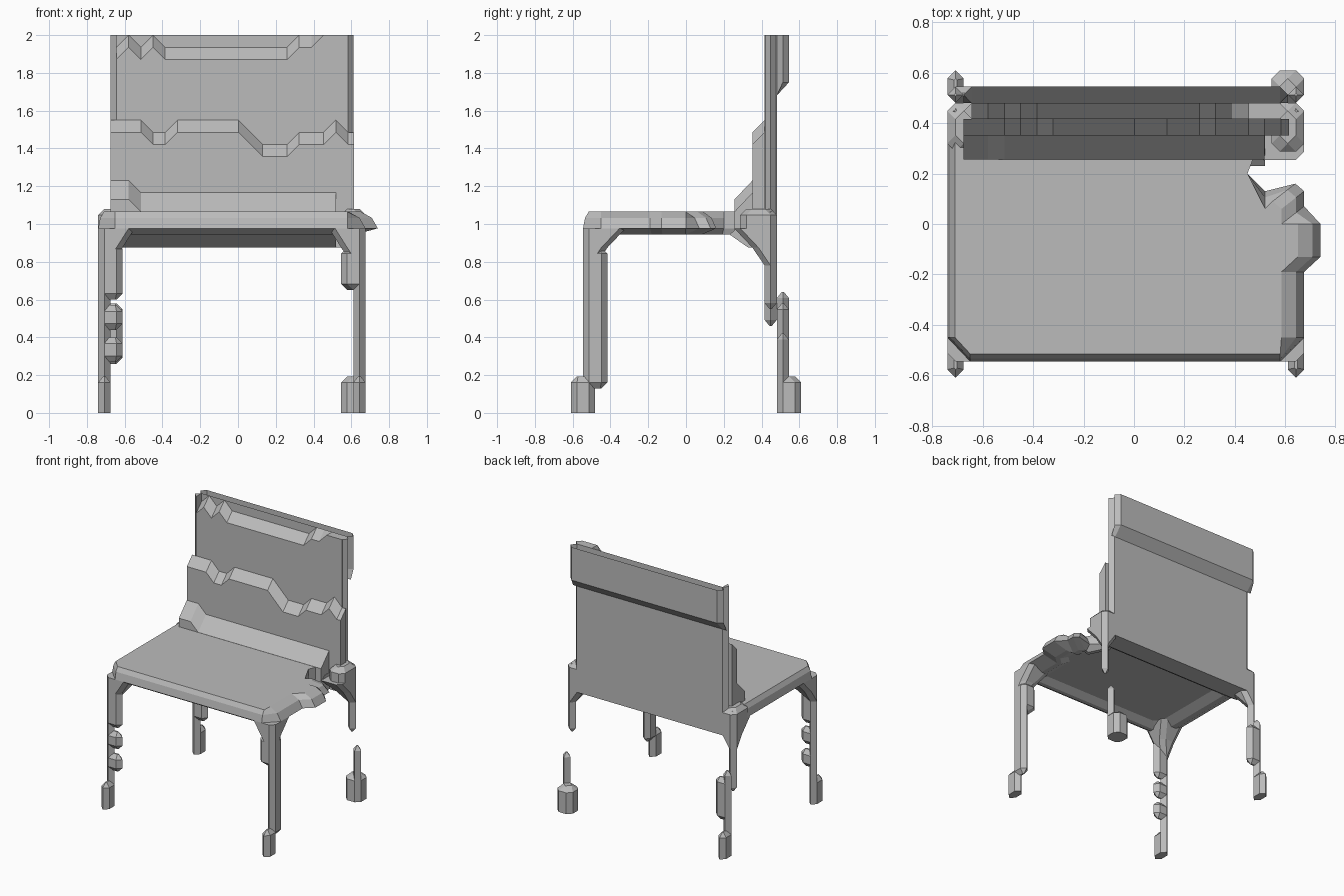
import bpy, bmesh

if "Cube" in bpy.data.objects:
    bpy.data.objects.remove(bpy.data.objects["Cube"])

# One flat colour for the whole chair
grey = bpy.data.materials.new("plain_grey")
grey.use_nodes = True
grey.diffuse_color = (0.5, 0.5, 0.5, 1)
grey.node_tree.nodes["Principled BSDF"].inputs["Base Color"].default_value = grey.diffuse_color

# Main measures: thickness of a thin member, its half, and the chair's edges
THICK = 0.0645
HALF = THICK / 2
RIGHT, LEFT = -0.74, 0.675
FRONT, REAR = -0.545, 0.545
TOP = 2
SEAT_TOP, SEAT_LOW = 1.065, 0.945
BACK_LOW = 0.875


def loft(name, rings, open_end=False):
    """Skin a list of equal-length rings of points and cap the ends."""
    bm = bmesh.new()
    rows = [[bm.verts.new(point) for point in ring] for ring in rings]
    count = len(rows[0])
    for low, high in zip(rows, rows[1:]):
        for i in range(count):
            bm.faces.new((low[i - 1], low[i], high[i], high[i - 1]))
    bm.faces.new(rows[0])
    if not open_end:
        bm.faces.new(rows[-1])
    bmesh.ops.remove_doubles(bm, verts=bm.verts, dist=0.003)
    bmesh.ops.recalc_face_normals(bm, faces=bm.faces)
    mesh = bpy.data.meshes.new(name)
    bm.to_mesh(mesh)
    bm.free()
    mesh.materials.append(grey)
    bpy.context.collection.objects.link(bpy.data.objects.new(name, mesh))


def section(xs, ys, z):
    """Rectangle with cut corners."""
    (left, right), (front, back) = xs, ys
    cut = min(HALF, (right - left) / 2, (back - front) / 2)
    return [(left, front + cut, z), (left + cut, front, z),
            (right - cut, front, z), (right, front + cut, z),
            (right, back - cut, z), (right - cut, back, z),
            (left + cut, back, z), (left, back - cut, z)]


def shrink(span):
    """Narrow a span from both sides, leaving a blunt tip."""
    middle, half = sum(span) / 2, (span[1] - span[0]) / 2
    half = max(half - HALF, 0.006)
    return middle - half, middle + half


def inward(span, amount):
    """Widen a span towards the middle of the chair."""
    low, high = span
    return (low, high + amount) if low + high < 0 else (low - amount, high)


def outward(span, amount):
    """Widen a span away from the middle of the chair."""
    low, high = span
    return (low - amount, high) if low + high < 0 else (low, high + amount)


def block(name, xs, ys, bottom, top):
    """Upright member with tapered ends; it stays flat where it meets the floor."""
    rings = [section(xs, ys, bottom + HALF), section(xs, ys, top - HALF),
             section(shrink(xs), shrink(ys), top)]
    if bottom > 0:
        rings.insert(0, section(shrink(xs), shrink(ys), bottom))
    else:
        rings[0] = section(xs, ys, bottom)
    loft(name, rings)


def bracket(name, xs, ys):
    """Corner brace flaring from a leg to the underside of the seat."""
    loft(name, [section(xs, ys, 0.78),
                section(inward(xs, THICK), inward(ys, THICK), BACK_LOW),
                section(inward(xs, THICK * 2), inward(ys, THICK * 2.5), SEAT_LOW + HALF)])


def zigzag(z, steps):
    """Walk across the backrest: u steps up, d steps down, a dash stays level."""
    x = RIGHT + THICK * 1.5
    path = [(x - HALF, z), (x, z)]
    for step in steps:
        x += THICK
        z += {"u": THICK, "d": -THICK, "-": 0}[step]
        path.append((x, z))
    return path + [(x + HALF, z)]


def layer(name, front, back, bottom, drop, path):
    """Upright sheet whose upper edge slopes forward along a path."""
    loft(name, [[(x, back, min(z, TOP)), (x, front, min(z - drop, TOP)),
                 (x, front, bottom), (x, back, bottom)] for x, z in path])


# Seat outline, with the broken edge and notch on the left side
outline = [(RIGHT + 0.09, FRONT), (RIGHT, -0.45), (RIGHT, 0.33), (-0.65, 0.42),
           (0.52, 0.38), (0.45, 0.2), (0.52, 0.13), (0.64, 0.16), (LEFT, 0.13),
           (LEFT, 0.07), (0.74, 0), (0.74, -0.13), (LEFT, -0.19), (LEFT, -0.45),
           (0.58, FRONT)]


def seat_ring(z, bevel=0.0, scale=1.0):
    """Seat outline pulled in by the bevel, more on the sloping left edge."""
    ring = []
    for x, y in outline:
        pull_x = 0.09 if x > 0.6 else 0.03 if x < -0.7 else 0
        pull_y = 0.03 if y < -0.5 else 0.07 if 0 < y < 0.17 else 0
        ring.append(((x - pull_x * bevel) * scale if x > 0 else (x + pull_x * bevel) * scale,
                     (y + pull_y * bevel if y < 0 else y - pull_y * bevel) * scale, z))
    return ring


loft("seat", [seat_ring(SEAT_LOW + HALF, 1, 0.8), seat_ring(SEAT_LOW, 1, 0.9),
              seat_ring(SEAT_LOW, 1, 0.96), seat_ring(SEAT_LOW + HALF),
              seat_ring(SEAT_TOP - HALF, 0.35), seat_ring(SEAT_TOP, 1)])

# Backrest: a full panel, a stepped layer and a sloped ledge at the seat
BACK = REAR - THICK
panel_front = BACK - THICK
layer_front = panel_front - THICK
core = (RIGHT + THICK, LEFT - THICK)
layer("backrest_panel", panel_front, BACK, BACK_LOW, THICK,
      [(x, z) for x, z in zigzag(TOP - THICK, "udud----------u-u--")][1:-1])
layer("backrest_step", layer_front, panel_front, BACK_LOW, THICK,
      zigzag(1.55, "--d-u-----dd--u--ud"))
layer("backrest_ledge", layer_front - 0.095, layer_front, SEAT_LOW, 0.1,
      zigzag(1.23, "-d" + "-" * 16)[:-1])

# Narrow bevelled edges of the panel
for name, edge, step in (("right", core[0], HALF), ("left", core[1], -HALF)):
    loft("backrest_edge_" + name,
         [[(edge + step, panel_front, z), (edge, BACK - HALF, z), (edge + step, BACK, z)]
          for z in (BACK_LOW, TOP)])

# Hollow rail behind the panel, open at the top
loft("top_rail",
     [[(core[0] + HALF, BACK, z), (core[1] - HALF, BACK, z), (core[1], min(y, REAR - HALF), z),
       (core[1] - HALF, y, z), (core[0] + HALF, y, z), (core[0], min(y, REAR - HALF), z)]
      for z, y in ((1.68, BACK), (1.75, REAR), (TOP, REAR))], open_end=True)

# Sloped joint between the seat and the panel
joint = [(0.23, SEAT_LOW), (0.33, BACK_LOW), (BACK, BACK_LOW), (BACK, 1), (0.3, 1)]
loft("rear_joint", [[(x, y, z) for y, z in joint] for x in (core[0], 0.52)])

# Corner braces
right_side, left_side = (RIGHT, RIGHT + THICK), (LEFT - THICK, LEFT)
front_row, rear_row = (FRONT, FRONT + THICK), (BACK, REAR)
post_row = (panel_front, BACK)
for side, xs in (("right", right_side), ("left", left_side)):
    bracket("front_brace_" + side, xs, front_row)
    bracket("rear_brace_" + side, xs, post_row)
    block("rear_shoulder_" + side, inward(xs, THICK), inward(post_row, THICK * 2),
          SEAT_LOW, 1.08)
    # Feet with toes pointing away from the chair
    block("front_foot_" + side, xs, outward(front_row, THICK), 0, THICK * 3)
    toe_width = THICK if side == "left" else 0
    block("rear_foot_" + side, inward(xs, toe_width), outward(rear_row, THICK), 0, THICK * 3)

# Front legs
block("front_leg_left", left_side, inward(front_row, THICK), THICK * 2, BACK_LOW)
block("front_knee_left", inward(left_side, THICK), inward(front_row, THICK), 0.65, BACK_LOW)
block("front_leg_right", right_side, front_row, THICK, BACK_LOW)
for low, high in ((0.27, 0.4), (0.44, 0.57), (0.6, 0.9)):
    block("front_knot_right", inward(right_side, THICK), front_row, low, high)

# Rear legs: the left one is broken through
block("rear_post_right", right_side, post_row, 0.46, SEAT_TOP)
block("rear_leg_right", right_side, rear_row, THICK, 0.64)
block("rear_knot_right", inward(right_side, THICK), rear_row, 0.26, 0.58)
block("rear_post_left", left_side, post_row, 0.55, SEAT_TOP)
block("rear_stump_left", left_side, rear_row, THICK, 0.42)
